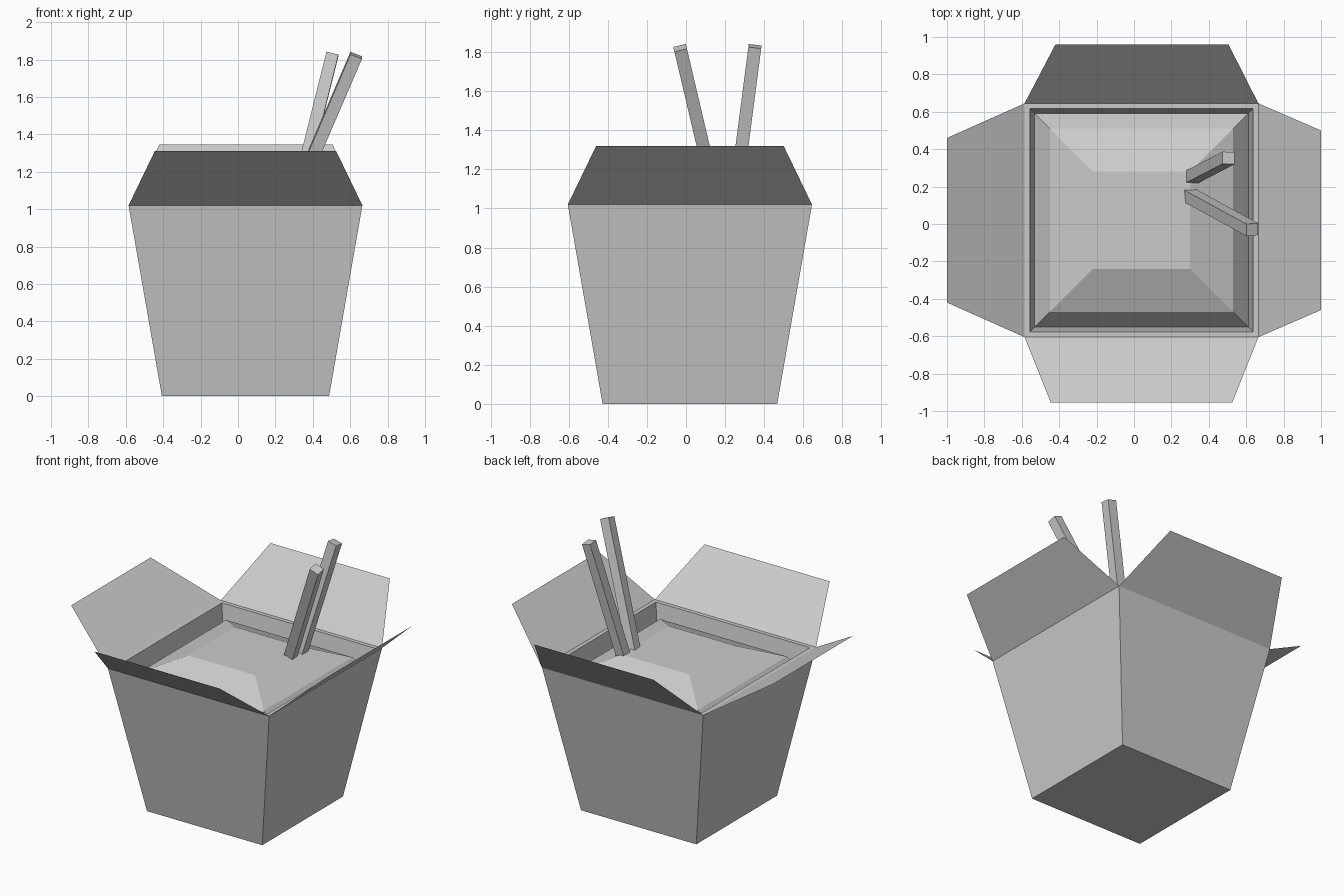
import bpy, bmesh
from mathutils import Vector, Matrix

if "Cube" in bpy.data.objects:
    bpy.data.objects.remove(bpy.data.objects["Cube"])

CX, CY = 0.04, 0.02          # centre of the carton


def new_object(name, bm):
    bmesh.ops.recalc_face_normals(bm, faces=bm.faces)
    me = bpy.data.meshes.new(name)
    bm.to_mesh(me)
    bm.free()
    ob = bpy.data.objects.new(name, me)
    bpy.context.collection.objects.link(ob)
    return ob


def square_loft(name, rings):
    """Skin square rings given as (half width, z), capping both ends."""
    bm = bmesh.new()
    loops = [[bm.verts.new((CX + sx * h, CY + sy * h, z))
              for sx, sy in ((-1, -1), (1, -1), (1, 1), (-1, 1))] for h, z in rings]
    for a, b in zip(loops, loops[1:]):
        for i in range(4):
            j = (i + 1) % 4
            bm.faces.new((a[i], a[j], b[j], b[i]))
    bm.faces.new(loops[0])
    bm.faces.new(loops[-1])
    return new_object(name, bm)


# Tapered carton: outer wall, rim, inner wall and inner floor
square_loft("carton", [(0.447, 0), (0.625, 1.02), (0.597, 1.02), (0.425, 0.03)])

# Faceted mound of food filling the carton
square_loft("food", [(0.55, 0.75), (0.58, 0.86), (0.49, 0.97), (0.26, 1.07)])


# Open flaps, hinged on the rim
def flap(name, hinge, outer):
    bm = bmesh.new()
    bm.faces.new([bm.verts.new(p) for p in hinge + outer])
    new_object(name, bm)


X0, X1, Y0, Y1, Z = CX - 0.625, CX + 0.625, CY - 0.625, CY + 0.625, 1.02
flap("front_flap", [(X0, Y0, Z), (X1, Y0, Z)], [(0.525, -0.955, 1.31), (-0.445, -0.955, 1.31)])
flap("back_flap", [(X1, Y1, Z), (X0, Y1, Z)], [(-0.42, 0.96, 1.345), (0.505, 0.96, 1.345)])
flap("left_flap", [(X0, Y1, Z), (X0, Y0, Z)], [(-1, -0.42, 1.28), (-1, 0.46, 1.28)])
flap("right_flap", [(X1, Y0, Z), (X1, Y1, Z)], [(1, 0.50, 1.32), (1, -0.46, 1.32)])


# Square chopsticks leaning out of the food
def chopstick(name, top, lean, bottom_z=0.9, width=0.066):
    top = Vector(top)
    drop = top.z - bottom_z
    axis = Vector((lean[0], lean[1], 1))
    bottom = top - axis * drop
    d = axis.normalized()
    side = (Vector((1, 0, 0)) - d * d.x).normalized()
    rot = Matrix((side, d.cross(side), d)).transposed().to_4x4()
    bm = bmesh.new()
    bmesh.ops.create_cube(bm, size=1)
    bmesh.ops.scale(bm, vec=(width, width, (top - bottom).length), verts=bm.verts)
    bmesh.ops.transform(bm, matrix=Matrix.Translation((top + bottom) / 2) @ rot, verts=bm.verts)
    new_object(name, bm)


chopstick("chopstick_right", (0.632, -0.03, 1.822), (0.43, -0.235))
chopstick("chopstick_left", (0.505, 0.353, 1.83), (0.25, 0.13))
